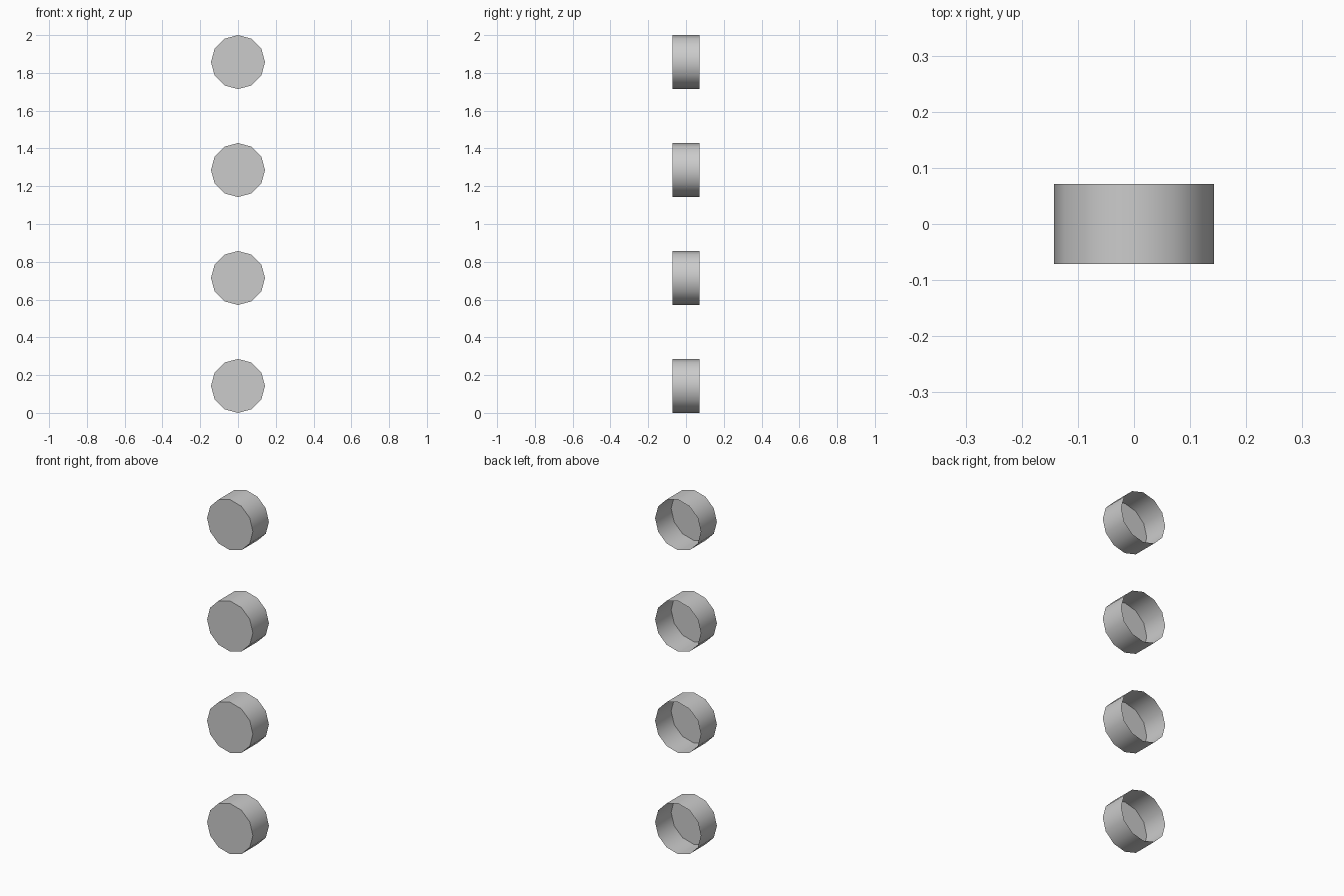
import bpy, bmesh, math
from mathutils import Matrix

if "Cube" in bpy.data.objects:
    bpy.data.objects.remove(bpy.data.objects["Cube"])

RADIUS = 1 / 7
DEPTH = 1 / 7
SPACING = 4 / 7


def lamp_cup(name, z):
    """Twelve-sided cup: closed face at the front (-y), open at the back."""
    bm = bmesh.new()
    bmesh.ops.create_cone(
        bm, cap_ends=True, cap_tris=False, segments=12,
        radius1=RADIUS, radius2=RADIUS, depth=DEPTH,
        matrix=Matrix.Rotation(math.radians(90), 4, 'X'))
    bm.normal_update()
    back = [f for f in bm.faces if f.normal.y > 0.9]
    bmesh.ops.delete(bm, geom=back, context='FACES_ONLY')
    mesh = bpy.data.meshes.new(name)
    bm.to_mesh(mesh)
    bm.free()
    obj = bpy.data.objects.new(name, mesh)
    obj.location = (0, 0, z)
    bpy.context.collection.objects.link(obj)

    # Smooth wall, crisp front rim
    bpy.ops.object.select_all(action='DESELECT')
    obj.select_set(True)
    bpy.context.view_layer.objects.active = obj
    bpy.ops.object.shade_smooth_by_angle(angle=math.radians(40))


# Vertical row of four cups
for i in range(4):
    lamp_cup(f"round_cup_{i + 1}", RADIUS + i * SPACING)
